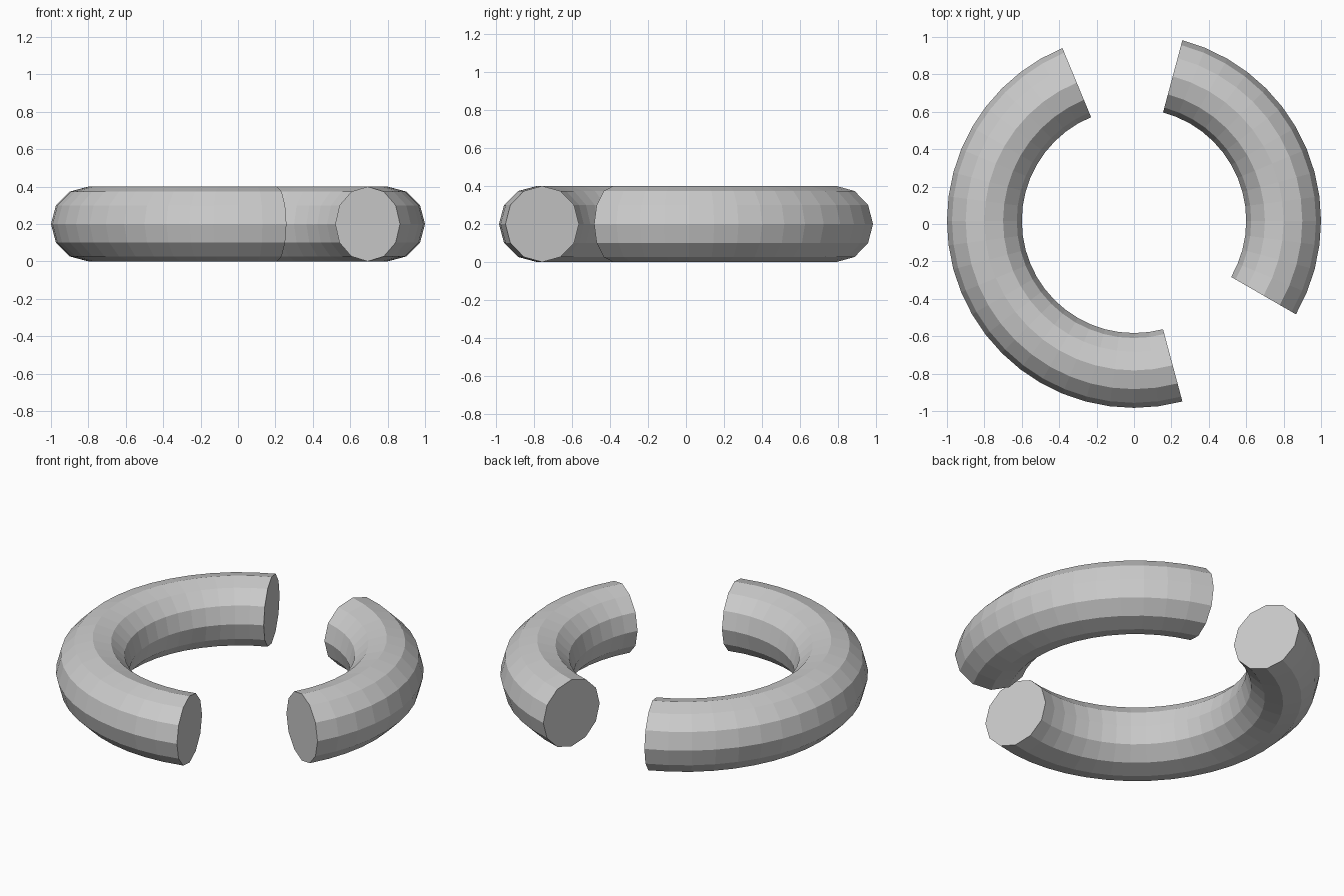
import bpy, bmesh
from math import sin, cos, radians

if "Cube" in bpy.data.objects:
    bpy.data.objects.remove(bpy.data.objects["Cube"])

MAJOR, MINOR, SIDES, STEP = 0.8, 0.2, 12, 7.5
Y_OFFSET = 0.017


def ring_arc(name, start, end):
    """Capped tube swept around z from start to end (degrees)."""
    bm = bmesh.new()
    count = round((end - start) / STEP)
    rings = []
    for i in range(count + 1):
        a = radians(start + i * STEP)
        ring = []
        for j in range(SIDES):
            t = radians(360 * j / SIDES)
            r = MAJOR + MINOR * cos(t)
            ring.append(bm.verts.new((r * cos(a), r * sin(a) + Y_OFFSET,
                                      MINOR + MINOR * sin(t))))
        rings.append(ring)
    # Tube walls
    for a, b in zip(rings, rings[1:]):
        for j in range(SIDES):
            k = (j + 1) % SIDES
            bm.faces.new((a[j], b[j], b[k], a[k]))
    # Flat end caps
    bm.faces.new(rings[0])
    bm.faces.new(rings[-1][::-1])
    bmesh.ops.recalc_face_normals(bm, faces=bm.faces[:])
    mesh = bpy.data.meshes.new(name)
    bm.to_mesh(mesh)
    bm.free()
    obj = bpy.data.objects.new(name, mesh)
    bpy.context.collection.objects.link(obj)
    return obj


# Short segment on the right, long segment on the left
ring_arc("short_ring_segment", -30, 75)
ring_arc("long_ring_segment", 112.5, 285)
